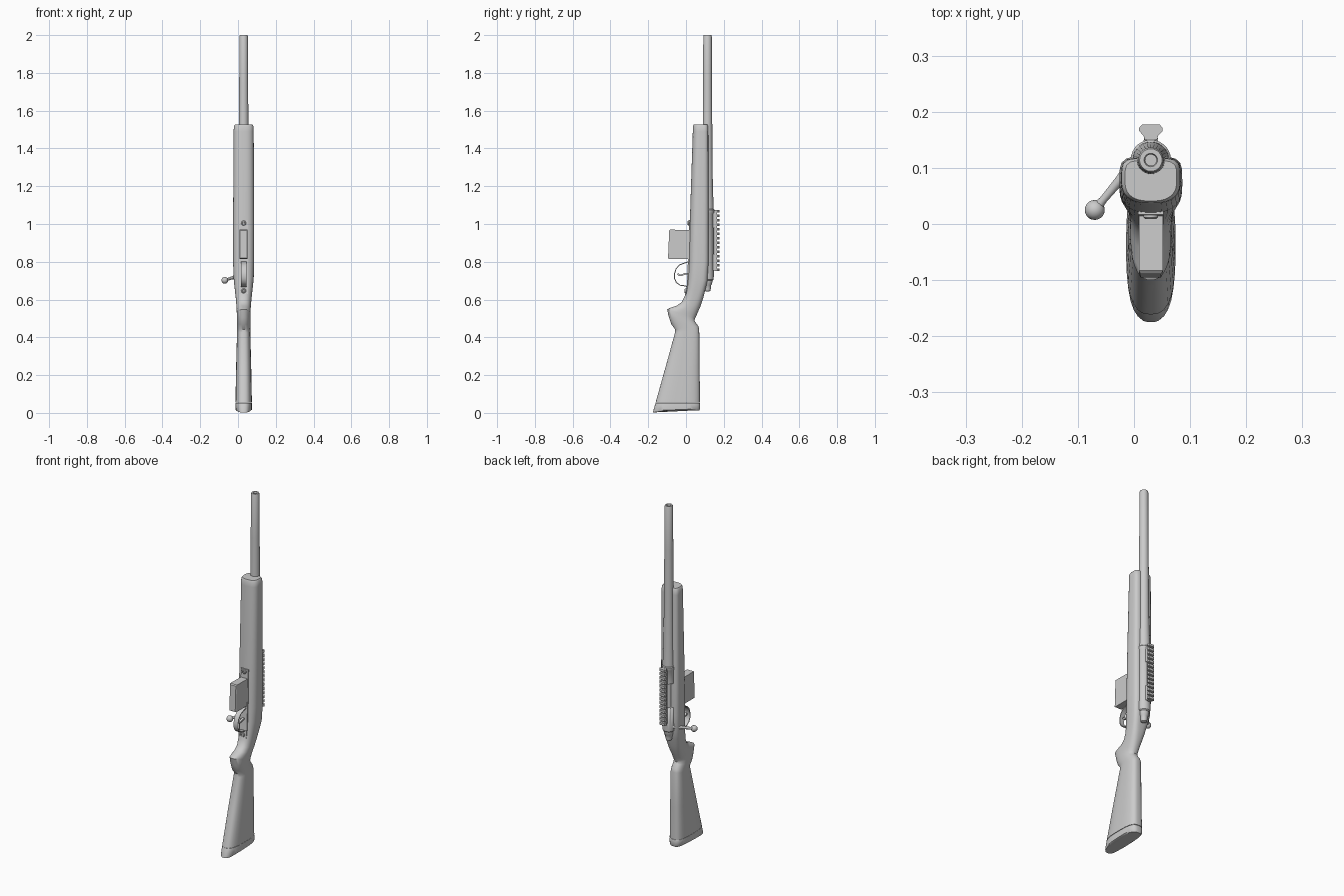
import bpy, bmesh, math
from mathutils import Vector

if "Cube" in bpy.data.objects:
    bpy.data.objects.remove(bpy.data.objects["Cube"])

CX = 0.03      # centre line of the body
BY = 0.114     # axis of barrel and receiver


def finish(name, bm, angle=35):
    bmesh.ops.recalc_face_normals(bm, faces=bm.faces[:])
    me = bpy.data.meshes.new(name)
    bm.to_mesh(me)
    bm.free()
    ob = bpy.data.objects.new(name, me)
    bpy.context.collection.objects.link(ob)
    bpy.ops.object.select_all(action='DESELECT')
    ob.select_set(True)
    bpy.context.view_layer.objects.active = ob
    bpy.ops.object.shade_smooth_by_angle(angle=math.radians(angle))
    return ob


def loft(name, rings, angle=35):
    bm = bmesh.new()
    vs = [[bm.verts.new(p) for p in r] for r in rings]
    n = len(vs[0])
    for a, b in zip(vs, vs[1:]):
        for i in range(n):
            bm.faces.new((a[i], a[(i + 1) % n], b[(i + 1) % n], b[i]))
    bm.faces.new(vs[0])
    bm.faces.new(vs[-1])
    return finish(name, bm, angle)


def lathe(name, profile, y=BY, n=28):
    """profile: (radius, z), turned about a vertical axis"""
    return loft(name, [[(CX + r * math.cos(t), y + r * math.sin(t), z)
                        for t in (2 * math.pi * i / n for i in range(n))]
                       for r, z in profile])


def prism(name, outline, z0, z1):
    return loft(name, [[(CX + x, y, z) for x, y in outline] for z in (z0, z1)])


def ribbon(name, path, half, thick):
    """strip across x following a (y, z) path"""
    rings = []
    for i, (y, z) in enumerate(path):
        a, b = path[max(i - 1, 0)], path[min(i + 1, len(path) - 1)]
        d = Vector((b[0] - a[0], b[1] - a[1])).normalized() * thick / 2
        rings.append([(CX + sx * half, y - s * d.y, z + s * d.x)
                      for sx, s in ((-1, -1), (1, -1), (1, 1), (-1, 1))])
    return loft(name, rings, 40)


def section(yf, zf, yb, zb, w, ef, eb, n=36):
    """super-ellipse between a front point and a back point"""
    ring = []
    for i in range(n):
        t = 2 * math.pi * i / n
        c, s = math.cos(t), math.sin(t)
        e = eb if s > 0 else ef
        k = (abs(c) ** e + abs(s) ** e) ** (-1 / e)
        u = (s * k + 1) / 2
        ring.append((CX + w * c * k, yf + (yb - yf) * u, zf + (zb - zf) * u))
    return ring


# stock: fore-end, wrist and grip hook, butt
fore = [(.041, 1.527, .113, 1.527, .046, 2.6, 5), (.037, 1.518, .117, 1.518, .052, 2.6, 5),
        (.036, 1.49, .118, 1.49, .053, 2.6, 5), (.02, 1.0, .12, 1.0, .056, 2.6, 5),
        (.015, .8, .12, .8, .056, 2.6, 5), (.011, .72, .114, .70, .053, 2.6, 5),
        (.004, .66, .102, .65, .047, 2.5, 4), (-.006, .62, .089, .60, .042, 2.4, 3),
        (-.022, .587, .077, .565, .039, 2.3, 2.6), (-.05, .567, .066, .54, .037, 2.3, 2.5),
        (-.085, .556, .056, .517, .037, 2.3, 2.5), (-.1, .548, .048, .5, .036, 2.3, 2.5),
        (-.09, .505, .045, .49, .036, 2.3, 2.5), (-.077, .468, .05, .48, .036, 2.3, 2.5),
        (-.057, .442, .066, .458, .035, 2.4, 2.6), (-.058, .425, .07, .44, .035, 2.6, 3),
        (-.109, .24, .072, .24, .040, 2.8, 3.2), (-.161, .055, .074, .055, .0435, 2.8, 3.4)]
loft("stock", [section(*s) for s in fore], 40)

# recoil pad
pad = []
for yf, zf, yb, zb, w in ((-.160, .053, .073, .053, .0425), (-.163, .047, .075, .047, .044),
                          (-.173, .012, .075, .022, .043), (-.175, .002, .071, .012, .038)):
    pad.append(section(yf, zf, yb, zb, w, 2.8, 3.4))
for k in (0, 1, 2, 3):     # hollow the heel face slightly
    if k == 3:
        pad[k] = [(x, y, max(0, z + .008 * (1 - ((y + .05) / .125) ** 2))) for x, y, z in pad[k]]
loft("butt_pad", pad)

# barrel with crown and bore
lathe("barrel", [(.033, 1.06), (.032, 1.10), (.028, 1.2), (.0255, 1.45), (.0235, 1.75), (.0225, 1.993),
                 (.020, 2.0), (.012, 2.0), (.010, 1.995), (.010, 1.9)])

# receiver with side port
receiver = lathe("receiver", [(.027, .70), (.032, .705), (.033, .72), (.033, 1.055),
                              (.036, 1.06), (.036, 1.075), (.032, 1.08)])
bm = bmesh.new()
bmesh.ops.create_cube(bm, size=1)
for v in bm.verts:
    v.co = Vector((CX - .014 + v.co.x * .05, BY + .017 + v.co.y * .026, .91 + v.co.z * .14))
cutter = finish("port_cutter", bm)
cutter.hide_render = True
cutter.hide_viewport = True
mod = receiver.modifiers.new("port", 'BOOLEAN')
mod.operation = 'DIFFERENCE'
mod.object = cutter
mod.solver = 'EXACT'

# bolt body and rear shroud
lathe("bolt_body", [(.019, .70), (.019, 1.0)])
lathe("bolt_shroud", [(.010, .643), (.015, .646), (.018, .66), (.019, .675), (.024, .682),
                      (.026, .70), (.026, .715)])
prism("tang", [(-.014, .085), (.014, .085), (.014, .112), (-.014, .112)], .65, .72)

# bolt handle: tapered stem and round knob
a, b = Vector((.008, .118, .728)), Vector((-.07, .025, .702))
d = (b - a).normalized()
p = d.orthogonal().normalized()
q = d.cross(p)
rings = []
for f, r in ((0, .012), (.3, .010), (.45, .0085), (.8, .007), (1, .010)):
    rings.append([a.lerp(b, f) + r * (math.cos(t) * p + math.sin(t) * q)
                  for t in (math.pi * i / 8 for i in range(16))])
loft("bolt_handle", rings)
bm = bmesh.new()
bmesh.ops.create_uvsphere(bm, u_segments=20, v_segments=12, radius=.0178)
bmesh.ops.translate(bm, verts=bm.verts, vec=b)
finish("bolt_knob", bm)

# accessory rail: feet, dovetail bar and teeth
foot = [(-.014, .13), (.014, .13), (.012, .158), (-.012, .158)]
prism("rail_foot_front", foot, .98, 1.07)
prism("rail_foot_rear", foot, .755, .84)
prism("rail_bar", [(-.011, .150), (.011, .150), (.015, .164), (-.015, .164)], .75, 1.075)
tooth = [(-.011, .155), (.011, .155), (.021, .166), (.021, .171), (.016, .177),
         (-.016, .177), (-.021, .171), (-.021, .166)]
for i in range(14):
    z = .752 + i * .0238
    prism("rail_tooth_%02d" % (i + 1), tooth, z, z + .0133)

# magazine, slightly swept
box = []
for y, z0, z1 in ((.03, .815, .968), (-.083, .815, .97), (-.089, .819, .965)):
    g = 0 if y > -.085 else .003
    box.append([(CX + sx * (.0215 - g), y - (.006 if z == z0 and y < 0 else 0), z)
                for sx, z in ((-1, z0), (1, z0), (1, z1), (-1, z1))])
loft("magazine", box, 25)

# bottom metal, guard bow and trigger
ribbon("floor_plate", [(.003, .63), (.0085, .68), (.0135, .79), (.019, .98), (.0205, 1.02)], .023, .008)
ribbon("trigger_guard", [(.012, .80), (-.012, .792), (-.036, .782), (-.053, .762), (-.061, .735),
                         (-.061, .712), (-.051, .690), (-.032, .676), (-.010, .673), (.008, .668)],
       .014, .005)
ribbon("trigger", [(.015, .738), (-.010, .735), (-.025, .728), (-.036, .729), (-.045, .737)], .006, .009)

# action screws in the bottom metal
for name, z, y in (("front_screw", 1.005, .018), ("rear_screw", .646, .002)):
    rings = []
    for r, h in ((.013, .008), (.013, -.006), (.010, -.009), (.006, -.009), (.005, -.006)):
        rings.append([(CX + r * math.cos(t), y + h, z + r * math.sin(t))
                      for t in (math.pi * i / 8 for i in range(16))])
    loft(name, rings)
